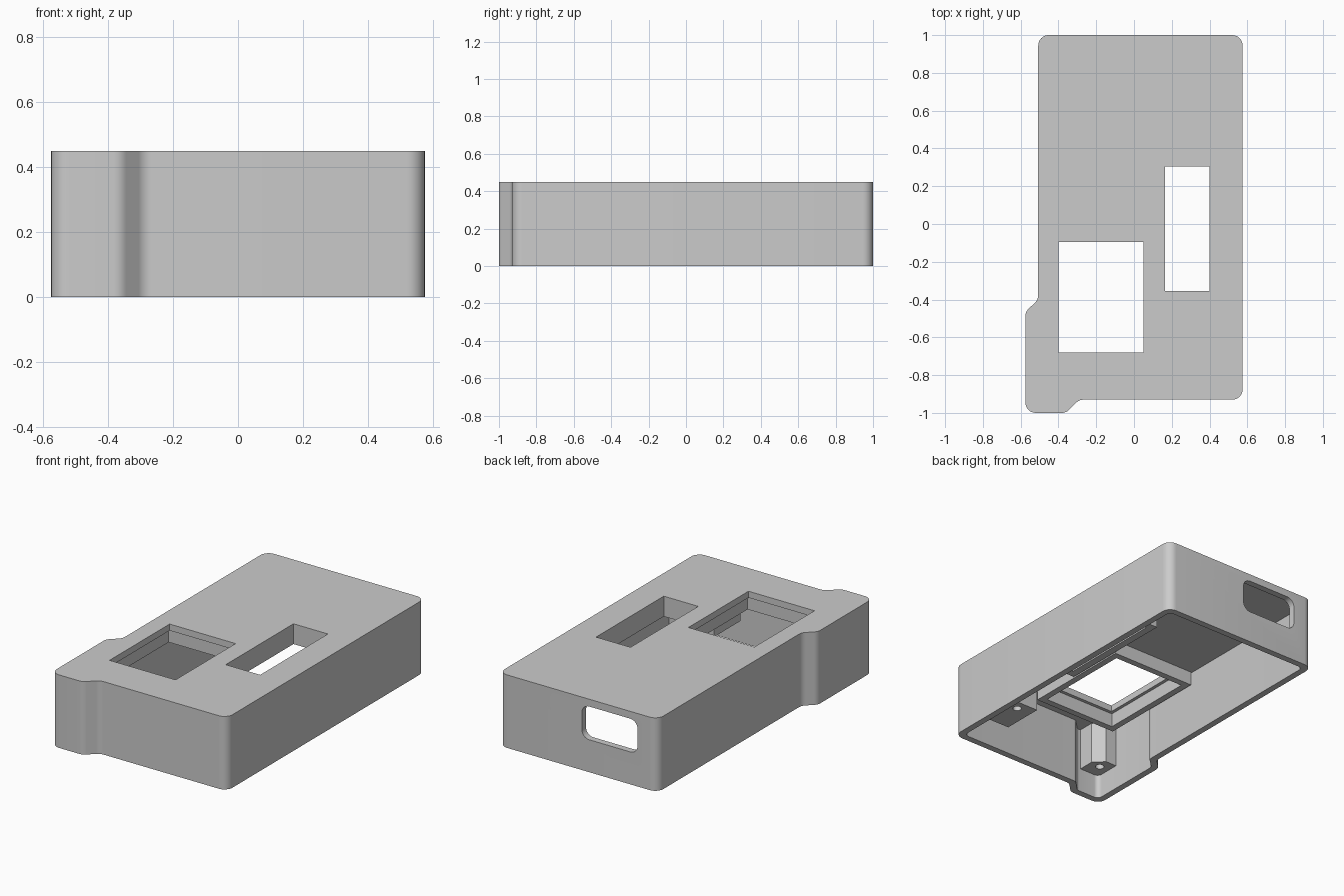
import bpy, bmesh, math
from mathutils import Vector

if "Cube" in bpy.data.objects:
    bpy.data.objects.remove(bpy.data.objects["Cube"])

grey = bpy.data.materials.new("plain_grey")
grey.use_nodes = True
COLOUR = (0.6, 0.6, 0.6, 1)
grey.diffuse_color = COLOUR
grey.node_tree.nodes["Principled BSDF"].inputs["Base Color"].default_value = COLOUR

HEIGHT, CEILING, WALL = 0.45, 0.41, 0.04
FRAME_BOTTOM, BOSS_BOTTOM = 0.325, 0.15


def fillet(points, radius, steps=8):
    """Round every corner of a closed outline."""
    out = []
    for i, p in enumerate(points):
        p = Vector(p)
        a = (Vector(points[i - 1]) - p).normalized()
        b = (Vector(points[(i + 1) % len(points)]) - p).normalized()
        half = a.angle(b) / 2
        centre = p + (a + b).normalized() * radius / math.sin(half)
        start = p + a * radius / math.tan(half) - centre
        end = p + b * radius / math.tan(half) - centre
        sweep = math.pi - 2 * half
        for k in range(steps + 1):
            t = k / steps
            out.append(centre + (start * math.sin((1 - t) * sweep)
                                 + end * math.sin(t * sweep)) / math.sin(sweep))
    return out


def inset(points, dist):
    """Move each side of a counter-clockwise outline inwards."""
    out = []
    for i, p in enumerate(points):
        p = Vector(p)
        d1 = (p - Vector(points[i - 1])).normalized()
        d2 = (Vector(points[(i + 1) % len(points)]) - p).normalized()
        n1, n2 = Vector((-d1.y, d1.x)), Vector((-d2.y, d2.x))
        out.append(p + (n1 + n2) * dist / (1 + n1.dot(n2)))
    return out


def rect(x0, x1, y0, y1, grow=0):
    return [(x0 - grow, y0 - grow), (x1 + grow, y0 - grow),
            (x1 + grow, y1 + grow), (x0 - grow, y1 + grow)]


def circle(x, y, r, n=20):
    return [(x + r * math.cos(k * math.tau / n), y + r * math.sin(k * math.tau / n))
            for k in range(n)]


def prism(name, outline, low, high, along_y=False):
    """Extrude an outline along z, or an x-z outline along y."""
    bm = bmesh.new()
    place = (lambda a, b, h: (a, h, b)) if along_y else (lambda a, b, h: (a, b, h))
    face = bm.faces.new([bm.verts.new(place(p[0], p[1], low)) for p in outline])
    new = bmesh.ops.extrude_face_region(bm, geom=[face])["geom"]
    shift = place(0, 0, high - low)
    bmesh.ops.translate(bm, vec=shift, verts=[v for v in new if isinstance(v, bmesh.types.BMVert)])
    bmesh.ops.recalc_face_normals(bm, faces=bm.faces)
    mesh = bpy.data.meshes.new(name)
    bm.to_mesh(mesh)
    bm.free()
    mesh.materials.append(grey)
    obj = bpy.data.objects.new(name, mesh)
    bpy.context.collection.objects.link(obj)
    return obj


def cut(obj, *cutters):
    bpy.context.view_layer.objects.active = obj
    for c in cutters:
        mod = obj.modifiers.new("cut", "BOOLEAN")
        mod.operation, mod.solver, mod.object = "DIFFERENCE", "EXACT", c
        bpy.ops.object.modifier_apply(modifier=mod.name)
        bpy.data.objects.remove(c)


def finish(obj):
    bpy.ops.object.select_all(action="DESELECT")
    obj.select_set(True)
    bpy.context.view_layer.objects.active = obj
    bpy.ops.object.shade_smooth_by_angle(angle=math.radians(30))


# Outer outline with the bulge at the front right corner
outline = [(-0.575, -1), (-0.36, -1), (-0.29, -0.93), (0.575, -0.93),
           (0.575, 1), (-0.507, 1), (-0.507, -0.4), (-0.575, -0.465)]
screen = (-0.4, 0.05, -0.68, -0.095)
slot = (0.165, 0.4, -0.355, 0.305)

# Hollow case, open underneath, with two windows and a rear port
shell = prism("case_shell", fillet(outline, 0.055), 0, HEIGHT)
cut(shell,
    prism("cavity", fillet(inset(outline, WALL), 0.03), -0.1, CEILING),
    prism("screen_hole", rect(*screen), 0.3, 0.6),
    prism("slot_hole", rect(*slot), 0.3, 0.6),
    prism("port_hole", fillet(rect(-0.37, 0.01, 0.2, 0.405), 0.05), 0.9, 1.1, True))

# Screen frame under the ceiling, with a pocket wider than the window
screen_frame = prism("screen_frame", rect(*screen, 0.06), FRAME_BOTTOM, CEILING)
cut(screen_frame, prism("pocket", rect(*screen, 0.02), 0.2, 0.6))

# Frame around the narrow slot
slot_frame = prism("slot_frame", rect(*slot, 0.045), FRAME_BOTTOM, CEILING)
cut(slot_frame, prism("slot_pocket", rect(*slot), 0.2, 0.6))

# Screw bosses hanging from the ceiling, with blind holes
corner_boss = prism("corner_boss", [(-0.54, -0.965), (-0.4, -0.965), (-0.4, -0.86),
                                    (-0.46, -0.8), (-0.54, -0.8)], BOSS_BOTTOM, CEILING)
cut(corner_boss, prism("hole", circle(-0.47, -0.87, 0.025), 0.1, 0.3))

side_boss = prism("side_boss", rect(0.23, 0.54, -0.86, -0.6), BOSS_BOTTOM, CEILING)
cut(side_boss, prism("hole", circle(0.33, -0.66, 0.025), 0.1, 0.3))

for part in (shell, screen_frame, slot_frame, corner_boss, side_boss):
    finish(part)
